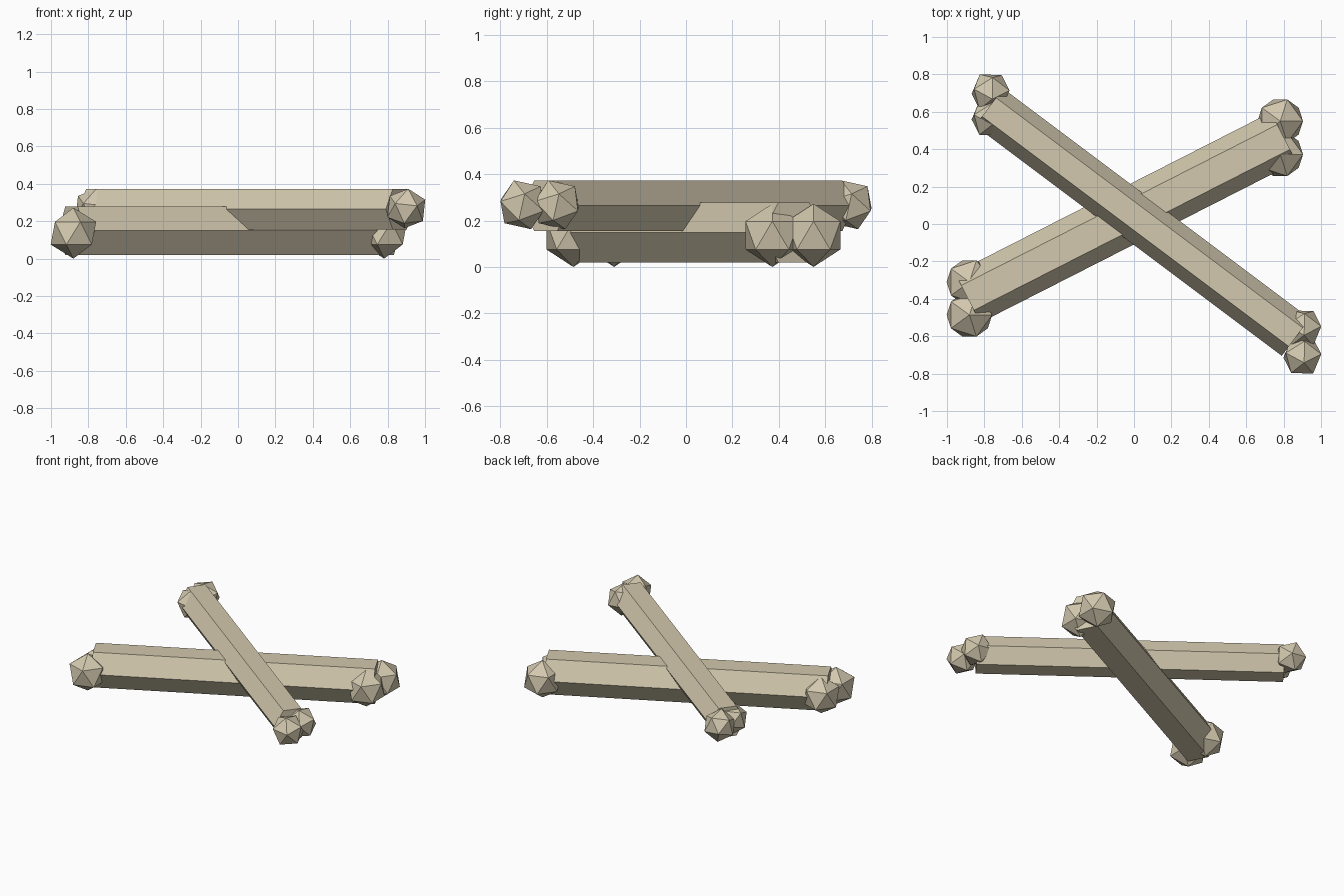
import bpy, math
from mathutils import Vector

if "Cube" in bpy.data.objects:
    bpy.data.objects.remove(bpy.data.objects["Cube"])

bone_mat = bpy.data.materials.new("bone_beige")
bone_mat.diffuse_color = (0.65, 0.58, 0.425, 1)
bone_mat.use_nodes = True
bone_mat.node_tree.nodes["Principled BSDF"].inputs["Base Color"].default_value = bone_mat.diffuse_color


def finish(name):
    ob = bpy.context.object
    ob.name = name
    ob.data.materials.append(bone_mat)
    return ob


# Six-sided shaft with flat top and bottom, running between two points
def shaft(name, start, end, z, radius):
    a, b = Vector((*start, z)), Vector((*end, z))
    d = b - a
    bpy.ops.mesh.primitive_cylinder_add(vertices=6, radius=radius, depth=d.length)
    ob = finish(name)
    # roll the hexagon so that its corners point sideways, then lay it down
    ob.rotation_mode = 'XYZ'
    for v in ob.data.vertices:
        x, y, h = v.co
        v.co = (h, y, -x)
    if max(abs(v.co.z) for v in ob.data.vertices) > radius * 0.95:
        for v in ob.data.vertices:
            v.co = (v.co.x, v.co.z, -v.co.y)
    ob.rotation_euler = (0, 0, math.atan2(d.y, d.x))
    ob.location = (a + b) / 2


# Faceted knobs at the bone ends
def knobs(name, spots, z, radius, rot):
    for i, (x, y) in enumerate(spots):
        bpy.ops.mesh.primitive_ico_sphere_add(
            subdivisions=1, radius=radius, location=(x, y, z),
            rotation=[math.radians(r) for r in rot])
        finish(f"{name}_{i + 1}")


# Lower, thicker bone
shaft("lower_bone_shaft", (-0.89, -0.395), (0.80, 0.465), 0.149, 0.149)
knobs("lower_bone_knob",
      [(-0.88, -0.486), (-0.88, -0.31), (0.782, 0.55), (0.782, 0.372)],
      0.136, 0.136, (0, 0, 0))

# Upper, thinner bone crossing over it
shaft("upper_bone_shaft", (-0.775, 0.625), (0.865, -0.605), 0.264, 0.125)
knobs("upper_bone_knob",
      [(-0.767, 0.705), (-0.767, 0.568), (0.90, -0.705), (0.90, -0.557)],
      0.268, 0.112, (20, 0, 15))
